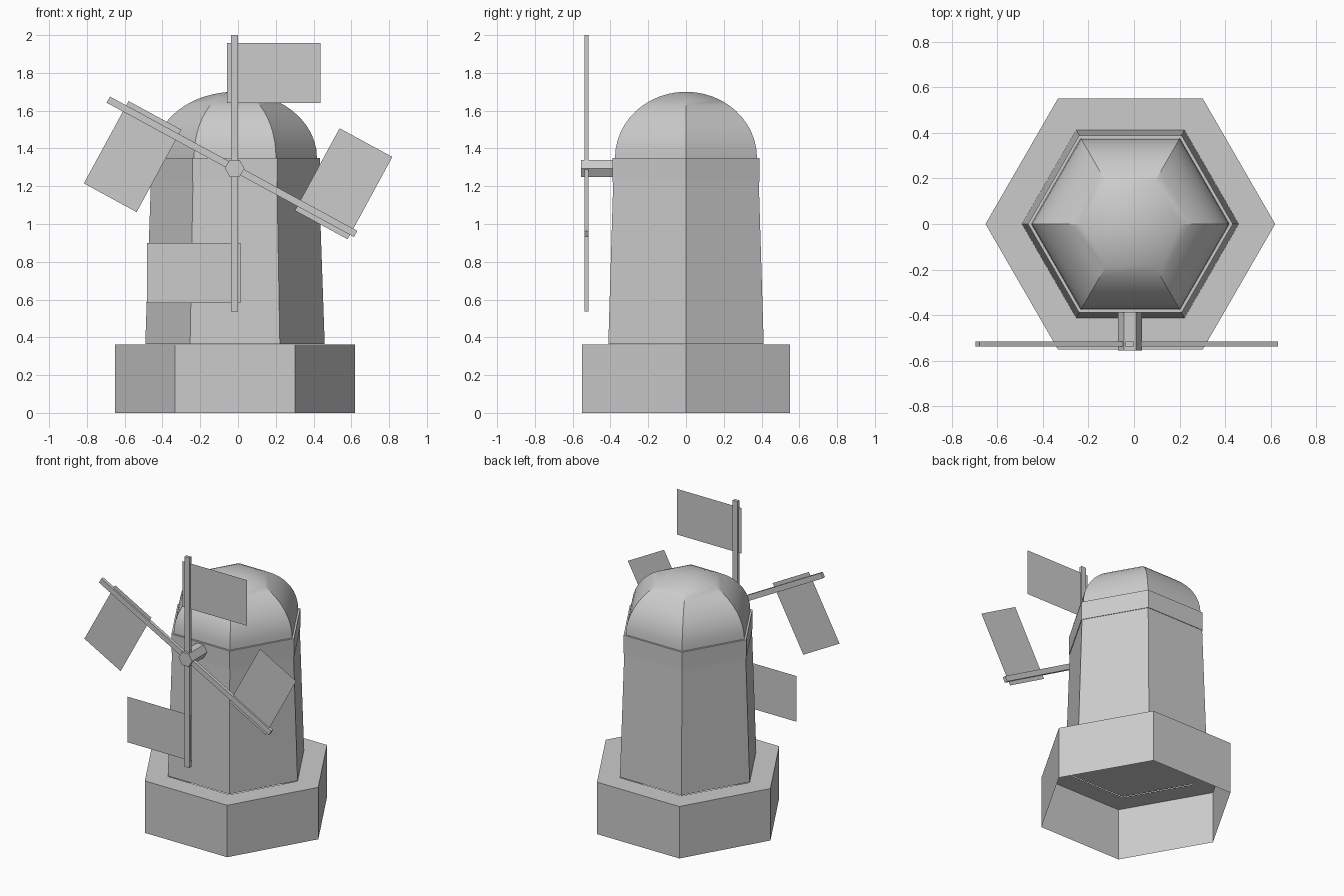
import bpy, bmesh
from math import sin, cos, pi, radians
from mathutils import Matrix, Vector

if "Cube" in bpy.data.objects:
    bpy.data.objects.remove(bpy.data.objects["Cube"])

CX = -0.016      # tower axis
BLADE_Y = -0.526


def finish(bm, name, matrix=Matrix(), smooth=False):
    bmesh.ops.recalc_face_normals(bm, faces=bm.faces)
    bm.transform(matrix)
    mesh = bpy.data.meshes.new(name)
    bm.to_mesh(mesh)
    bm.free()
    ob = bpy.data.objects.new(name, mesh)
    bpy.context.collection.objects.link(ob)
    if smooth:
        bpy.ops.object.select_all(action='DESELECT')
        ob.select_set(True)
        bpy.context.view_layer.objects.active = ob
        bpy.ops.object.shade_smooth_by_angle(angle=radians(30))
    return ob


def hex_shell(name, profile, matrix=Matrix.Translation((CX, 0, 0)),
              cap_start=False, cap_end=False, smooth=False):
    """Six-sided shell from (radius, height) pairs; radius 0 makes an apex."""
    bm = bmesh.new()
    rings = [[bm.verts.new((r * cos(k * pi / 3), r * sin(k * pi / 3), z)) for k in range(6)]
             for r, z in profile]
    for a, b in zip(rings, rings[1:]):
        for k in range(6):
            j = (k + 1) % 6
            bm.faces.new((a[k], a[j], b[j], b[k]))
    if cap_start:
        bm.faces.new(rings[0])
    if cap_end:
        bm.faces.new(rings[-1])
    bmesh.ops.remove_doubles(bm, verts=bm.verts, dist=1e-5)
    return finish(bm, name, matrix, smooth)


def spoke(name, x, z, length, angle):
    bm = bmesh.new()
    bmesh.ops.create_cube(bm, size=1)
    m = (Matrix.Translation((x, BLADE_Y, z)) @ Matrix.Rotation(-angle, 4, 'Y')
         @ Matrix.Diagonal((length, 0.022, 0.037, 1)))
    finish(bm, name, m)


def sail(name, x, z, angle):
    bm = bmesh.new()
    w, h = 0.248, 0.159
    bm.faces.new([bm.verts.new(c) for c in ((-w, 0, -h), (w, 0, -h), (w, 0, h), (-w, 0, h))])
    finish(bm, name, Matrix.Translation((x, BLADE_Y, z)) @ Matrix.Rotation(-angle, 4, 'Y'))


# plinth: hollow underneath, with a ledge meeting the tower
hex_shell("plinth", [(0.635, 0), (0.635, 0.362), (0.475, 0.362)])
# tapered tower with a floor
hex_shell("tower", [(0.475, 0.365), (0.445, 1.222)], cap_start=True)
# collar under the roof
hex_shell("collar", [(0.445, 1.222), (0.449, 1.222), (0.449, 1.35), (0.434, 1.35)])
# domed roof, smooth along its height
hex_shell("dome", [(0.434 * cos(i * pi / 24), 1.35 + 0.35 * sin(i * pi / 24)) for i in range(13)],
          smooth=True)
# hub shaft pointing to the front
hex_shell("hub", [(0.052, 0.37), (0.052, 0.555)],
          Matrix.Translation((-0.018, 0, 1.295)) @ Matrix.Rotation(pi / 2, 4, 'X'),
          cap_start=True, cap_end=True)

# crossed spokes
tilt = radians(-28.5)
spoke("upright_spoke", -0.018, 1.268, 1.465, pi / 2)
spoke("slanted_spoke", -0.032, 1.303, 1.49, tilt)

# flat sails
sail("top_sail", 0.19, 1.799, 0)
sail("bottom_sail", -0.234, 0.741, 0)
sail("left_sail", -0.558, 1.357, tilt + pi / 2)
sail("right_sail", 0.559, 1.213, tilt + pi / 2)
